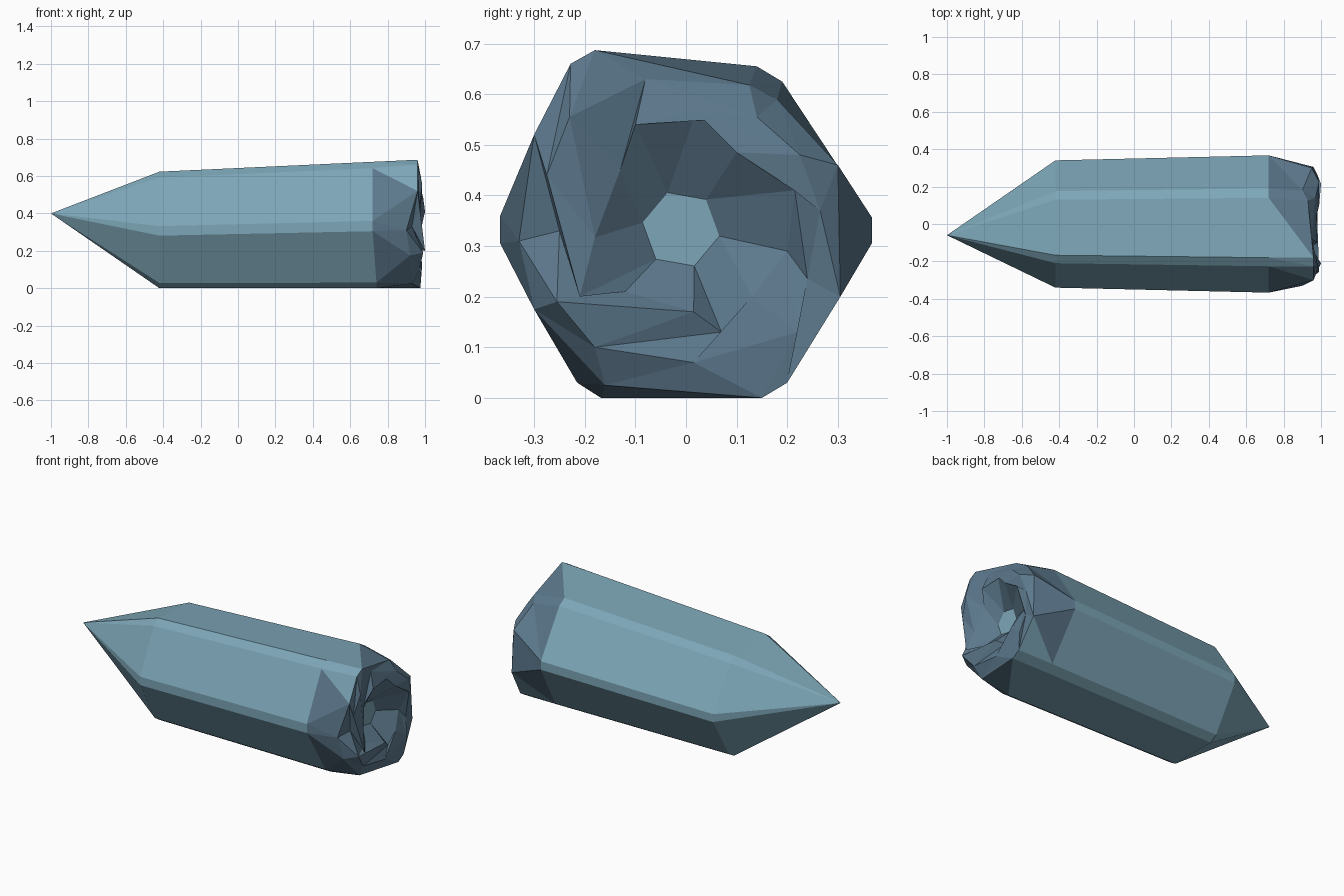
import bpy, bmesh, math

if "Cube" in bpy.data.objects:
    bpy.data.objects.remove(bpy.data.objects["Cube"])

def material(name, rgb):
    m = bpy.data.materials.new(name)
    m.diffuse_color = (*rgb, 1)
    m.use_nodes = True
    m.node_tree.nodes["Principled BSDF"].inputs["Base Color"].default_value = m.diffuse_color
    return m

BLUE, STONE = 0, 1

# Hexagonal outline with narrow bevelled corners, as (y, z)
outline = [(.367, .305), (.367, .357), (.19, .625), (.14, .655),
           (-.18, .676), (-.226, .642), (-.367, .36), (-.367, .305),
           (-.215, .03), (-.168, 0), (.15, 0), (.2, .03)]
# Jagged rings of the broken end, as (x, y, z)
rim = [(.96, .305, .2), (.95, .3, .46), (.9, .18, .59), (.93, .125, .618),
       (.96, -.18, .687), (.96, -.228, .66), (.96, -.3, .52), (.9, -.33, .31),
       (.92, -.3, .175), (.93, -.16, .025), (.975, .15, 0), (.975, .2, .03)]
ridge = [(.96, .24, .235), (.98, .265, .37), (.99, .225, .48), (.97, .14, .555),
         (.95, -.08, .63), (.985, -.23, .555), (.97, -.275, .44), (.93, -.25, .33),
         (.99, -.255, .19), (.97, -.18, .1), (.98, .015, .07), (.985, .22, .13)]
hollow = [(.94, .2, .29), (1.0, .215, .41), (.99, .1, .485), (.97, .02, .565),
          (.98, -.1, .54), (.94, -.13, .45), (.97, -.18, .317), (1.0, -.21, .2),
          (.94, -.12, .21), (.98, .015, .17), (.96, .07, .13), (.97, .13, .2)]

bm = bmesh.new()

def ring(points):
    return [bm.verts.new(p) for p in points]

def face(verts, mat):
    bm.faces.new(verts).material_index = mat

def bridge(a, b, mat, split=False):
    for i in range(12):
        j = (i + 1) % 12
        if split:
            face((a[i], a[j], b[j]), mat)
            face((a[i], b[j], b[i]), mat)
        else:
            face((a[i], a[j], b[j], b[i]), mat)

# Pointed tip and long body
tip = bm.verts.new((-1, -.06, .4))
shoulder = ring([(-.42, y * .927, z * .922) for y, z in outline])
body_end = ring([(.72 if z > .1 else .74, y, z) for y, z in outline])
for i in range(12):
    face((tip, shoulder[(i + 1) % 12], shoulder[i]), BLUE)
bridge(shoulder, body_end, BLUE)

# Broken rim: two corners keep the smooth colour out to the end
rim_v = ring(rim)
blue_lower = {3, 4, 9, 10}
blue_upper = {4, 5, 10, 11}
for i in range(12):
    j = (i + 1) % 12
    a, b, c, d = body_end[i], body_end[j], rim_v[j], rim_v[i]
    face((a, b, c), BLUE if i in blue_lower else STONE)
    face((a, c, d), BLUE if i in blue_upper else STONE)

# Jagged end and its hollow
ridge_v, hollow_v = ring(ridge), ring(hollow)
bridge(rim_v, ridge_v, STONE, True)
bridge(ridge_v, hollow_v, STONE, True)

# Small hexagonal floor inside the hollow
floor = ring([(.88, -.01 + .077 * math.cos(math.radians(a)),
               .333 + .077 * math.sin(math.radians(a)))
              for a in range(-10, 350, 60)])
for i in range(6):
    k = (i + 1) % 6
    face((hollow_v[2 * i], hollow_v[2 * i + 1], floor[k], floor[i]), STONE)
    face((hollow_v[2 * i + 1], hollow_v[(2 * i + 2) % 12], floor[k]), STONE)
face(floor, BLUE)

bmesh.ops.recalc_face_normals(bm, faces=bm.faces[:])
mesh = bpy.data.meshes.new("crystal")
bm.to_mesh(mesh)
bm.free()
mesh.materials.append(material("crystal blue", (.205, .381, .474)))
mesh.materials.append(material("broken slate blue", (.107, .188, .262)))
bpy.context.collection.objects.link(bpy.data.objects.new("crystal", mesh))
